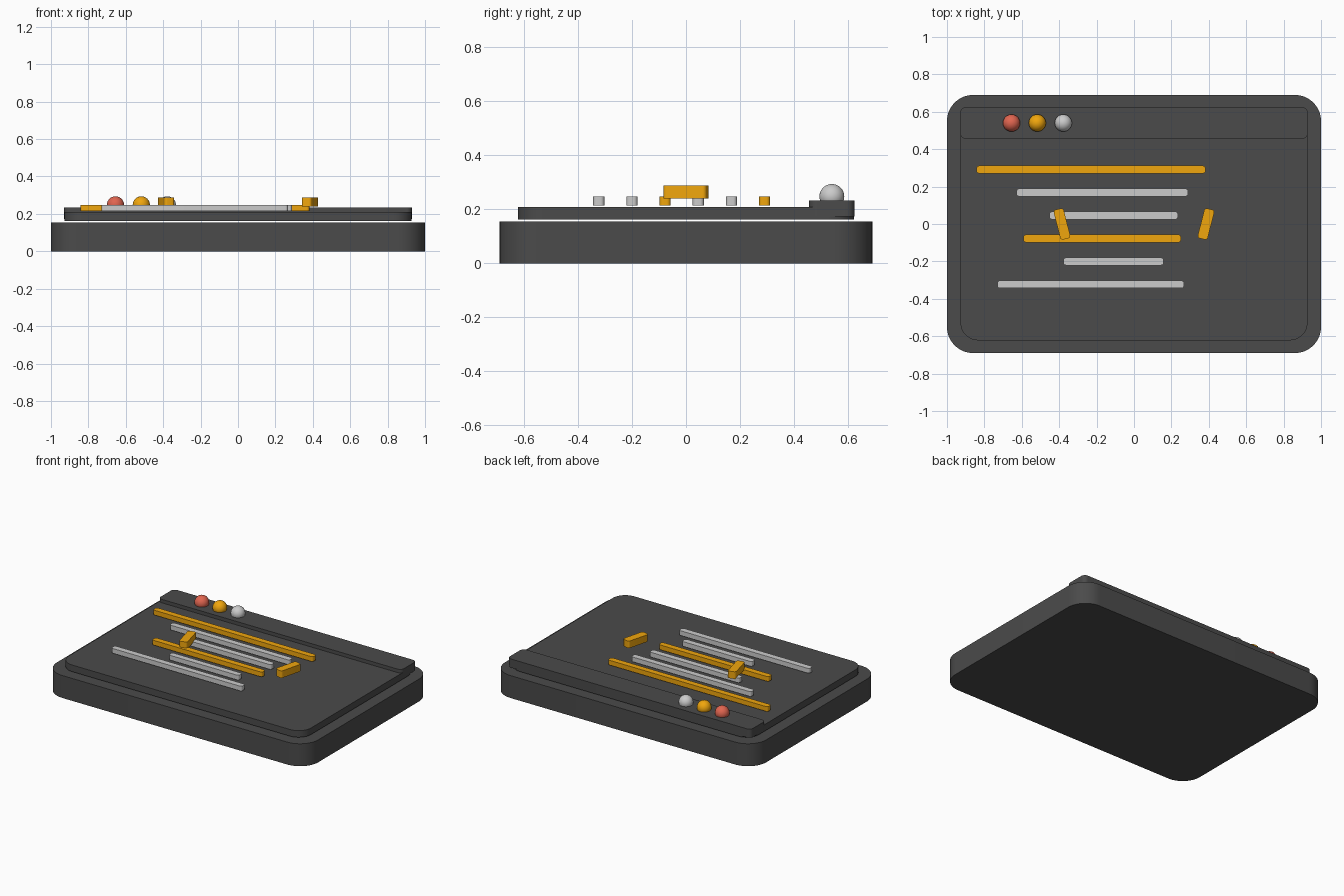
import bpy, bmesh, math

if "Cube" in bpy.data.objects:
    bpy.data.objects.remove(bpy.data.objects["Cube"])


def material(name, color):
    m = bpy.data.materials.new(name)
    m.diffuse_color = (*color, 1)
    m.use_nodes = True
    m.node_tree.nodes["Principled BSDF"].inputs["Base Color"].default_value = m.diffuse_color
    return m


DARK = material("charcoal", (0.07, 0.07, 0.07))
AMBER = material("amber", (0.87, 0.38, 0.004))
RED = material("coral", (0.75, 0.13, 0.08))


def finish(obj, mat):
    if mat:
        obj.data.materials.append(mat)
    bpy.ops.object.select_all(action='DESELECT')
    obj.select_set(True)
    bpy.context.view_layer.objects.active = obj
    bpy.ops.object.shade_smooth_by_angle(angle=math.radians(35))


def slab(name, center, size, z0, z1, radius, mat=None, angle=0, steps=8):
    """Rounded rectangle in plan, extruded from z0 to z1."""
    hx, hy = size[0] / 2 - radius, size[1] / 2 - radius
    bm = bmesh.new()
    verts = []
    for i, (sx, sy) in enumerate([(1, 1), (-1, 1), (-1, -1), (1, -1)]):
        for k in range(steps + 1):
            a = (i + k / steps) * math.pi / 2
            verts.append(bm.verts.new((sx * hx + radius * math.cos(a),
                                       sy * hy + radius * math.sin(a), 0)))
    face = bm.faces.new(verts)
    top = bmesh.ops.extrude_face_region(bm, geom=[face])["geom"]
    bmesh.ops.translate(bm, vec=(0, 0, z1 - z0),
                        verts=[g for g in top if isinstance(g, bmesh.types.BMVert)])
    bmesh.ops.recalc_face_normals(bm, faces=bm.faces[:])
    mesh = bpy.data.meshes.new(name)
    bm.to_mesh(mesh)
    bm.free()
    obj = bpy.data.objects.new(name, mesh)
    bpy.context.collection.objects.link(obj)
    obj.location = (*center, z0)
    obj.rotation_euler.z = angle
    finish(obj, mat)
    return obj


# Body, raised screen and title bar
slab("base", (0, 0), (2, 1.38), 0, 0.155, 0.14, DARK, steps=12)
slab("screen_panel", (0, 0), (1.856, 1.244), 0.163, 0.209, 0.095, DARK, steps=12)
slab("title_bar", (0, 0.54), (1.86, 0.168), 0.173, 0.233, 0.03, DARK)

# Window buttons
for name, x, mat in [("red", -0.655, RED), ("amber", -0.517, AMBER), ("grey", -0.378, None)]:
    bpy.ops.mesh.primitive_uv_sphere_add(segments=32, ring_count=16, radius=0.046,
                                         location=(x, 0.54, 0.248))
    ball = bpy.context.object
    ball.name = name + "_button"
    finish(ball, mat)

# Text line bars, from back to front
lines = [(-0.842, 0.382, AMBER), (-0.628, 0.289, None), (-0.452, 0.235, None),
         (-0.591, 0.251, AMBER), (-0.377, 0.158, None), (-0.73, 0.267, None)]
for i, (x0, x1, mat) in enumerate(lines):
    slab(f"line_bar_{i + 1}", ((x0 + x1) / 2, 0.291 - 0.1228 * i), (x1 - x0, 0.041),
         0.215, 0.248, 0.014, mat)

# Pair of tilted brackets
for name, s in [("left", -1), ("right", 1)]:
    slab(name + "_bracket", (s * 0.385, 0), (0.055, 0.165), 0.24, 0.289, 0.014,
         AMBER, angle=-s * 0.25)
